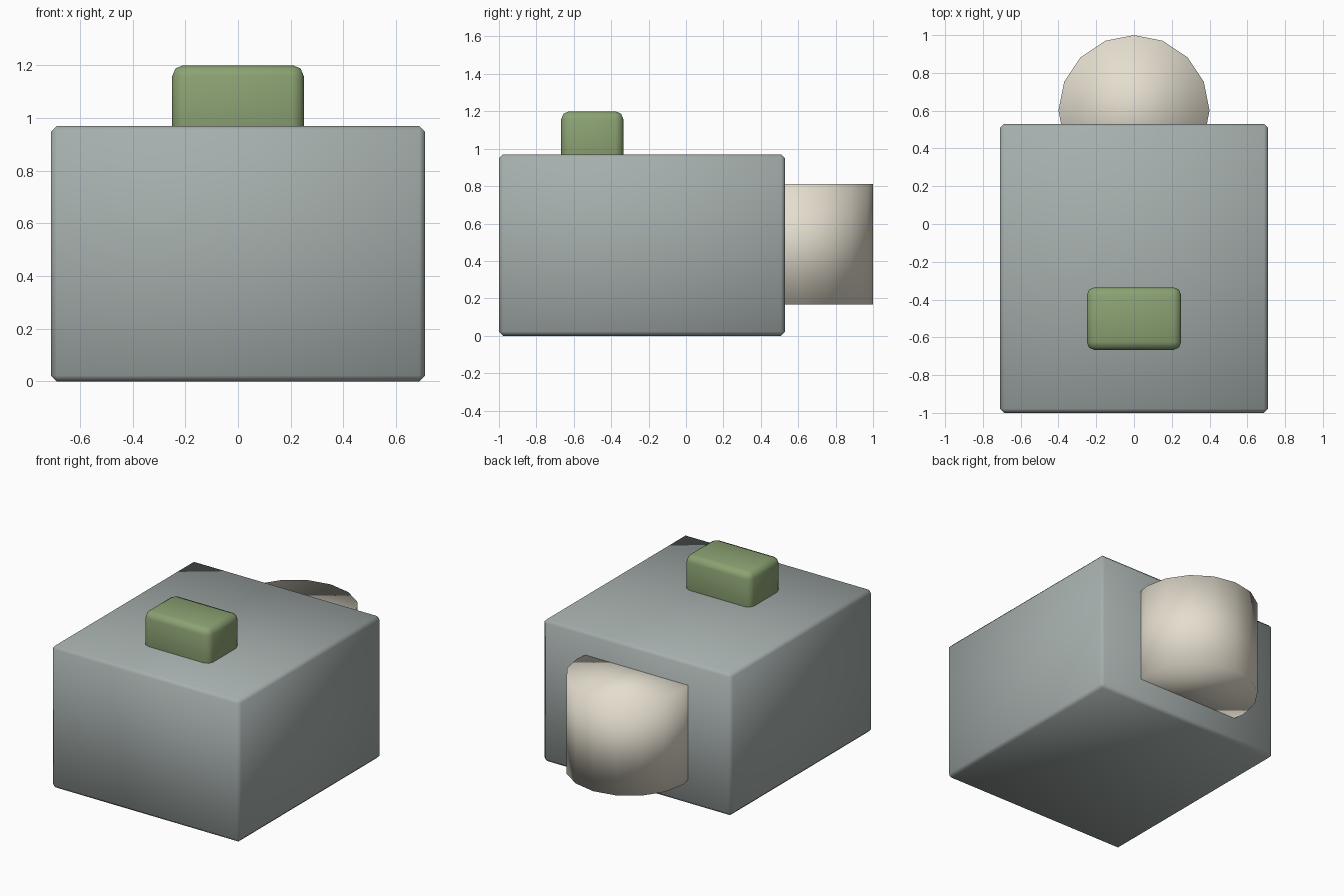
import bpy
import bmesh

if "Cube" in bpy.data.objects:
    bpy.data.objects.remove(bpy.data.objects["Cube"])


def finish(ob, name, color):
    ob.name = name
    ob.data.name = name
    mat = bpy.data.materials.new(name + "_color")
    mat.diffuse_color = (*color, 1)
    mat.use_nodes = True
    mat.node_tree.nodes["Principled BSDF"].inputs["Base Color"].default_value = mat.diffuse_color
    ob.data.materials.append(mat)
    for p in ob.data.polygons:
        p.use_smooth = True


def rounded_box(name, lo, hi, bevel, segments, color):
    me = bpy.data.meshes.new(name)
    bm = bmesh.new()
    bmesh.ops.create_cube(bm, size=1)
    for v in bm.verts:
        v.co = [lo[i] + (v.co[i] + 0.5) * (hi[i] - lo[i]) for i in range(3)]
    bmesh.ops.bevel(bm, geom=bm.edges[:], offset=bevel, segments=segments,
                    profile=0.5, affect='EDGES')
    bm.to_mesh(me)
    bm.free()
    ob = bpy.data.objects.new(name, me)
    bpy.context.collection.objects.link(ob)
    finish(ob, name, color)


# Main block with narrow chamfers
rounded_box("body", (-0.71, -1.0, 0.0), (0.71, 0.53, 0.97), 0.022, 1,
            (0.38, 0.43, 0.42))

# Green button set into the top
rounded_box("top_button", (-0.25, -0.667, 0.87), (0.25, -0.335, 1.2), 0.042, 2,
            (0.26, 0.36, 0.17))

# Sixteen-sided upright roller half sunk into the back
bpy.ops.mesh.primitive_cylinder_add(vertices=16, radius=0.4, depth=0.645,
                                    location=(0, 0.6, 0.49))
finish(bpy.context.object, "back_roller", (0.78, 0.73, 0.62))
